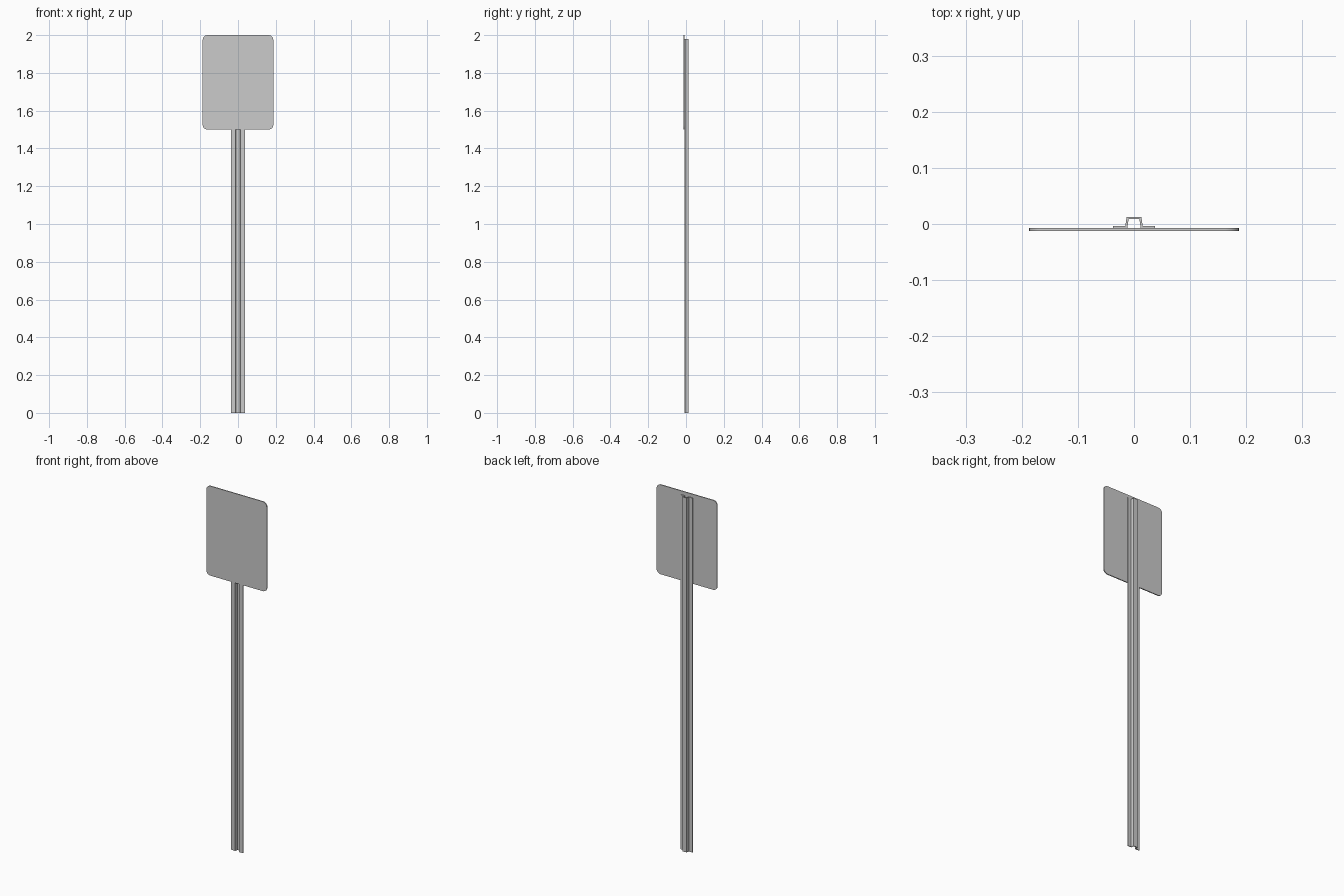
import bpy, bmesh, math
from mathutils import Vector

if "Cube" in bpy.data.objects:
    bpy.data.objects.remove(bpy.data.objects["Cube"])


def extruded(name, points, direction):
    """Make a closed solid by sweeping a flat outline along a direction."""
    bm = bmesh.new()
    face = bm.faces.new([bm.verts.new(p) for p in points])
    swept = bmesh.ops.extrude_face_region(bm, geom=[face])
    verts = [v for v in swept["geom"] if isinstance(v, bmesh.types.BMVert)]
    bmesh.ops.translate(bm, verts=verts, vec=Vector(direction))
    bmesh.ops.recalc_face_normals(bm, faces=bm.faces[:])
    mesh = bpy.data.meshes.new(name)
    bm.to_mesh(mesh)
    bm.free()
    obj = bpy.data.objects.new(name, mesh)
    bpy.context.collection.objects.link(obj)
    return obj


# Sign plate: rounded rectangle facing -y
half_w, z_low, z_high, radius, steps = 0.187, 1.5, 2.0, 0.025, 6
corners = [(1, z_high - radius, 0), (-1, z_high - radius, 90),
           (-1, z_low + radius, 180), (1, z_low + radius, 270)]
outline = []
for side, cz, start in corners:
    for i in range(steps + 1):
        a = math.radians(start + 90 * i / steps)
        outline.append((side * (half_w - radius) + radius * math.cos(a),
                        -0.0128, cz + radius * math.sin(a)))
extruded("sign_plate", outline, (0, 0.0055, 0))

# Post: folded hat-channel section, open towards the plate
outer = [(0.037, -0.0065), (0.037, -0.0025), (0.0155, -0.0025), (0.013, 0.0135)]
inner = [(0.0095, 0.0098), (0.012, -0.0065)]
mirror = lambda pts: [(-x, y) for x, y in reversed(pts)]
section = outer + mirror(outer) + mirror(inner) + inner
extruded("channel_post", [(x, y - 0.0007, 0) for x, y in section], (0, 0, 1.98))

# Smooth only the rounded plate corners
for obj in bpy.data.objects:
    bpy.ops.object.select_all(action='DESELECT')
    obj.select_set(True)
    bpy.context.view_layer.objects.active = obj
    bpy.ops.object.shade_smooth_by_angle(angle=math.radians(30))
